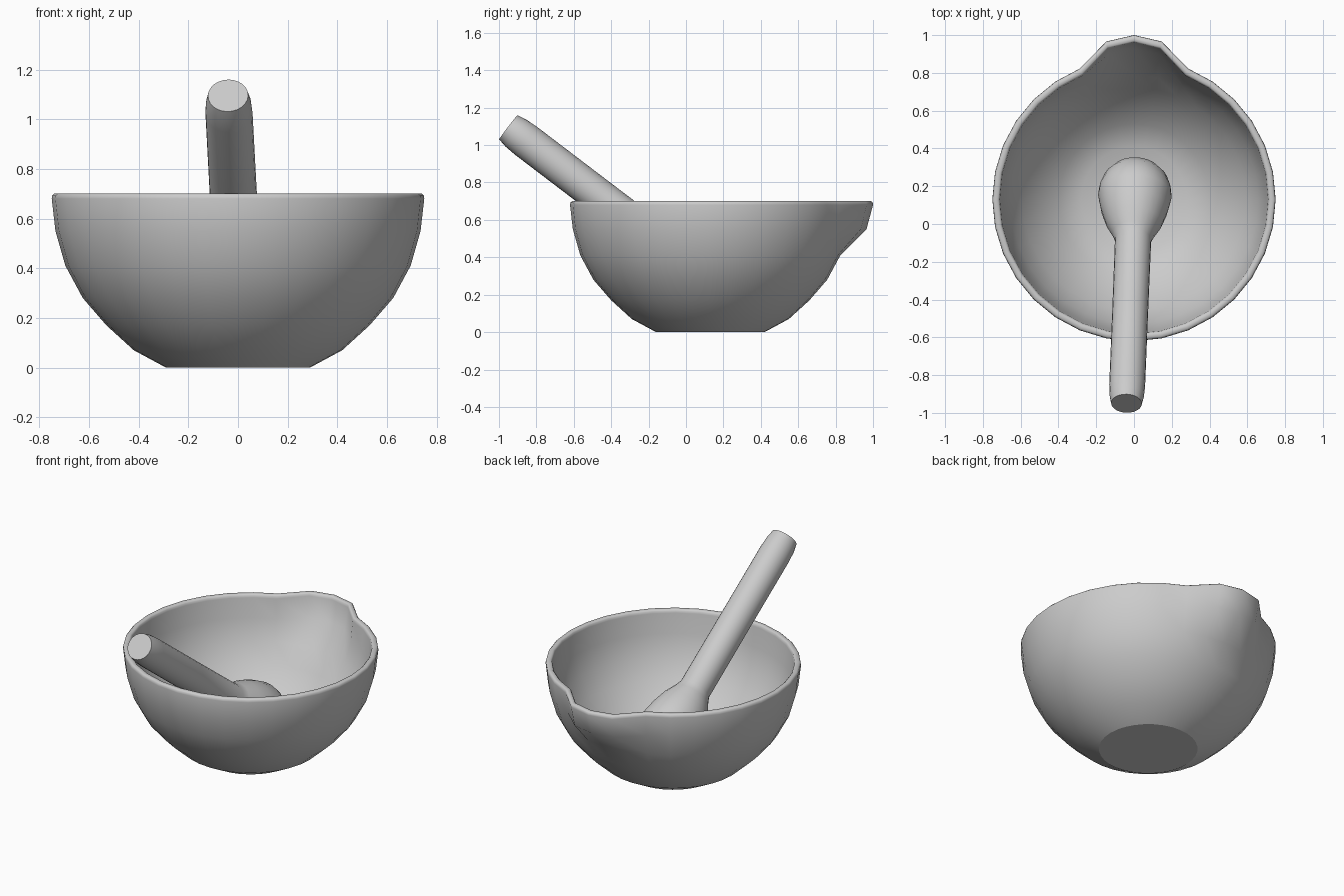
import bpy, bmesh, math
from mathutils import Vector, Matrix

if "Cube" in bpy.data.objects:
    bpy.data.objects.remove(bpy.data.objects["Cube"])


def lathe(name, profile, segments, sharp_rings=(), shape=None):
    """Spin an (r, z) profile about z, with poles where r is 0."""
    bm = bmesh.new()
    rings = []
    for r, z in profile:
        if r == 0:
            rings.append([bm.verts.new((0, 0, z))] * segments)
            continue
        ring = []
        for i in range(segments):
            a = 2 * math.pi * i / segments
            co = Vector((r * math.sin(a), r * math.cos(a), z))
            ring.append(bm.verts.new(shape(co, i) if shape else co))
        rings.append(ring)
    for lo, hi in zip(rings, rings[1:]):
        for i in range(segments):
            j = (i + 1) % segments
            face = bm.faces.new(list(dict.fromkeys((lo[i], lo[j], hi[j], hi[i]))))
            face.smooth = True
    for k in sharp_rings:
        for i in range(segments):
            bm.edges.get((rings[k][i], rings[k][(i + 1) % segments])).smooth = False
    bmesh.ops.recalc_face_normals(bm, faces=bm.faces)
    mesh = bpy.data.meshes.new(name)
    bm.to_mesh(mesh)
    bm.free()
    obj = bpy.data.objects.new(name, mesh)
    bpy.context.collection.objects.link(obj)
    return obj


# Bowl: thick wall, rounded rim, flat foot, with a pouring lip pulled toward +y
SEG = 32


def pull_lip(co, i):
    step = min(i, SEG - i)
    if co.z > 0.5 and step < 2:
        amount = 0.12 if co.z > 0.6 else 0.10
        co.y += amount * (1.0, 0.84)[step]
    return co


bowl_profile = [
    (0, 0), (0.29, 0), (0.42, 0.07), (0.53, 0.17), (0.625, 0.28), (0.695, 0.41),
    (0.735, 0.55), (0.75, 0.68), (0.748, 0.693), (0.74, 0.70),
    (0.72, 0.70), (0.713, 0.693), (0.71, 0.68),
    (0.697, 0.555), (0.658, 0.425), (0.592, 0.305), (0.502, 0.198),
    (0.40, 0.105), (0.28, 0.04), (0, 0.04)]
bowl = lathe("mortar_bowl", bowl_profile, SEG, sharp_rings=(1,), shape=pull_lip)
bowl.location = (0, 0.13, 0)

# Pestle: straight handle flaring into a rounded grinding head, leaning on the rim
pestle_profile = [
    (0, 0), (0.081, 0), (0.091, 0.05), (0.095, 0.12), (0.095, 0.6), (0.096, 1.09),
    (0.112, 1.13), (0.148, 1.20), (0.177, 1.29), (0.195, 1.38), (0.19, 1.43),
    (0.17, 1.49), (0.13, 1.54), (0.07, 1.575), (0, 1.585)]
pestle = lathe("pestle", pestle_profile, 24, sharp_rings=(1,))
top = Vector((-0.04, -0.95, 1.095))
axis = Vector((0.045, 1.11, -0.845))
pestle.matrix_world = Matrix.Translation(top) @ axis.to_track_quat('Z', 'Y').to_matrix().to_4x4()
